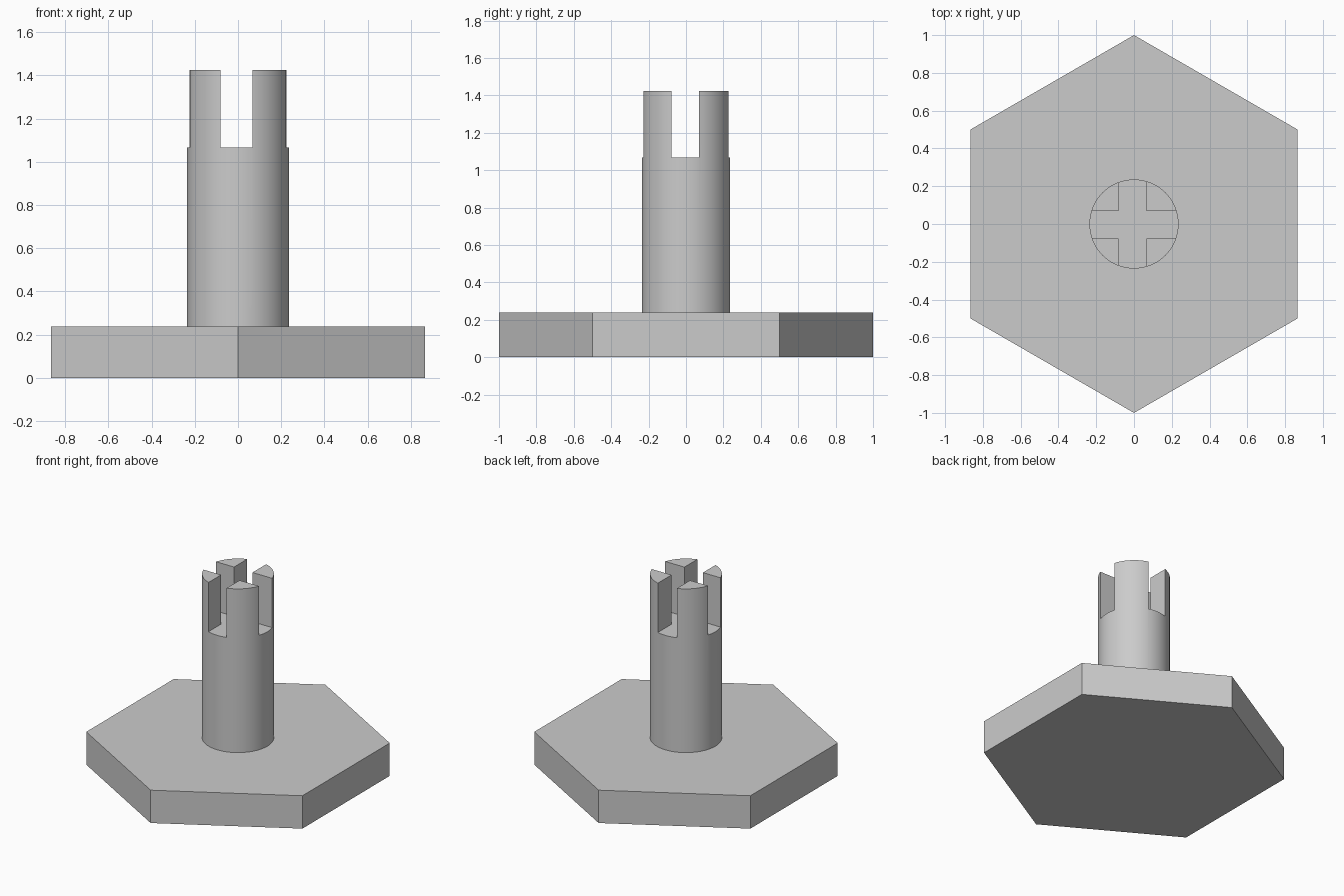
import bpy
import math

BASE_TOP = 0.238
SLOT_FLOOR = 1.067
POST_TOP = 1.424
POST_RADIUS = 0.236
SLOT_WIDTH = 0.148
SLOT_CENTRE = (-0.007, -0.004)

cube = bpy.data.objects.get("Cube")
if cube:
    bpy.data.objects.remove(cube, do_unlink=True)

grey = bpy.data.materials.new("plain_grey")
grey.use_nodes = True
colour = (0.6, 0.6, 0.6, 1)
grey.diffuse_color = colour
grey.node_tree.nodes["Principled BSDF"].inputs["Base Color"].default_value = colour


def prism(name, sides, radius, bottom, top, turn=0.0):
    bpy.ops.mesh.primitive_cylinder_add(
        vertices=sides, radius=radius, depth=top - bottom,
        location=(0, 0, (bottom + top) / 2), rotation=(0, 0, turn))
    obj = bpy.context.object
    obj.name = name
    bpy.ops.object.transform_apply(location=True, rotation=True, scale=True)
    obj.data.materials.append(grey)
    return obj


def cut_slot(obj, size_x, size_y):
    # Cut one open-topped slot across the post
    height = POST_TOP - SLOT_FLOOR + 0.2
    bpy.ops.mesh.primitive_cube_add(
        size=1, location=(*SLOT_CENTRE, SLOT_FLOOR + height / 2))
    cutter = bpy.context.object
    cutter.name = "slot_cutter"
    cutter.scale = (size_x, size_y, height)
    cutter.hide_render = True
    bpy.context.view_layer.update()
    mod = obj.modifiers.new("slot", "BOOLEAN")
    mod.operation = "DIFFERENCE"
    mod.solver = "EXACT"
    mod.object = cutter
    bpy.ops.object.select_all(action="DESELECT")
    bpy.context.view_layer.objects.active = obj
    obj.select_set(True)
    bpy.ops.object.modifier_apply(modifier=mod.name)
    bpy.data.objects.remove(cutter, do_unlink=True)


# Hexagonal base plate with corners at the front and back
prism("hex_base", 6, 1.0, 0, BASE_TOP)

# Round post, split into four prongs by a cross of slots
post = prism("slotted_post", 64, POST_RADIUS, BASE_TOP - 0.03, POST_TOP)
cut_slot(post, SLOT_WIDTH, 1)
cut_slot(post, 1, SLOT_WIDTH)
bpy.ops.object.shade_smooth_by_angle(angle=math.radians(30))
